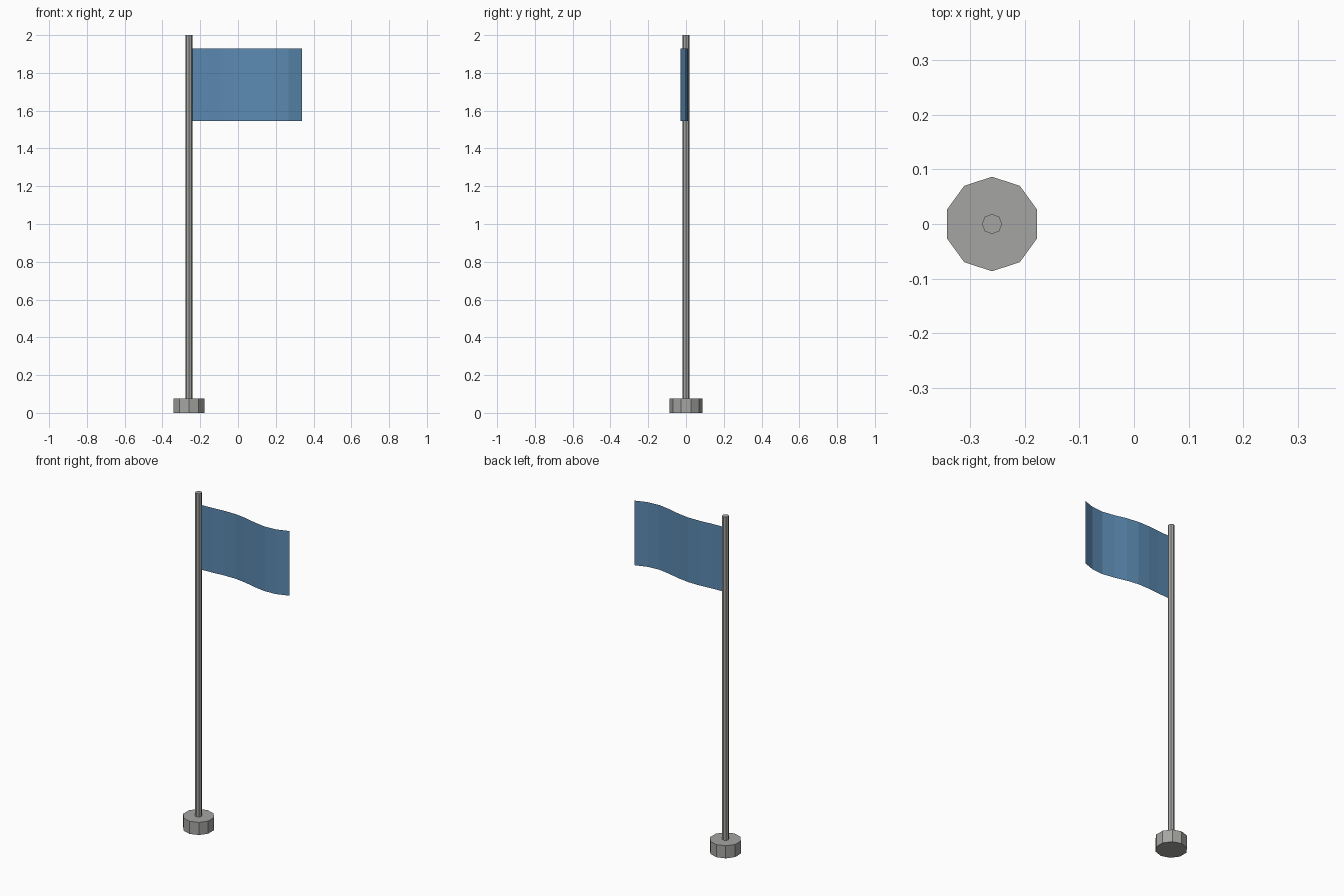
import bpy
import math

cube = bpy.data.objects.get("Cube")
if cube:
    bpy.data.objects.remove(cube, do_unlink=True)

POLE_X = -0.26


def make_material(name, rgb):
    mat = bpy.data.materials.new(name)
    mat.use_nodes = True
    color = (*rgb, 1.0)
    mat.diffuse_color = color
    mat.node_tree.nodes["Principled BSDF"].inputs["Base Color"].default_value = color
    return mat


def prism(name, sides, radius, bottom, top, mat):
    """Upright faceted cylinder with a corner pointing along y."""
    bpy.ops.mesh.primitive_cylinder_add(
        vertices=sides, radius=radius, depth=top - bottom,
        location=(POLE_X, 0, (bottom + top) / 2))
    obj = bpy.context.object
    obj.name = name
    obj.data.materials.append(mat)
    return obj


def wavy_sheet(name, x0, x1, z0, z1, segments, sway, mat):
    """Thin cloth whose wave grows away from the pole."""
    verts = []
    for i in range(segments + 1):
        t = i / segments
        x = x0 + (x1 - x0) * t
        y = sway * t * math.sin(2 * math.pi * t)
        verts += [(x, y, z0), (x, y, z1)]
    faces = [(2 * i, 2 * i + 2, 2 * i + 3, 2 * i + 1) for i in range(segments)]
    mesh = bpy.data.meshes.new(name)
    mesh.from_pydata(verts, [], faces)
    mesh.materials.append(mat)
    obj = bpy.data.objects.new(name, mesh)
    bpy.context.collection.objects.link(obj)
    return obj


grey = make_material("metal grey", (0.376, 0.376, 0.361))
blue = make_material("flag blue", (0.107, 0.254, 0.445))

# Foot and pole
prism("base", 10, 0.0865, 0.0, 0.075, grey)
prism("pole", 8, 0.0185, 0.075, 2.0, grey)

# Flag cloth
wavy_sheet("flag", -0.24, 0.34, 1.545, 1.93, 8, 0.04, blue)
